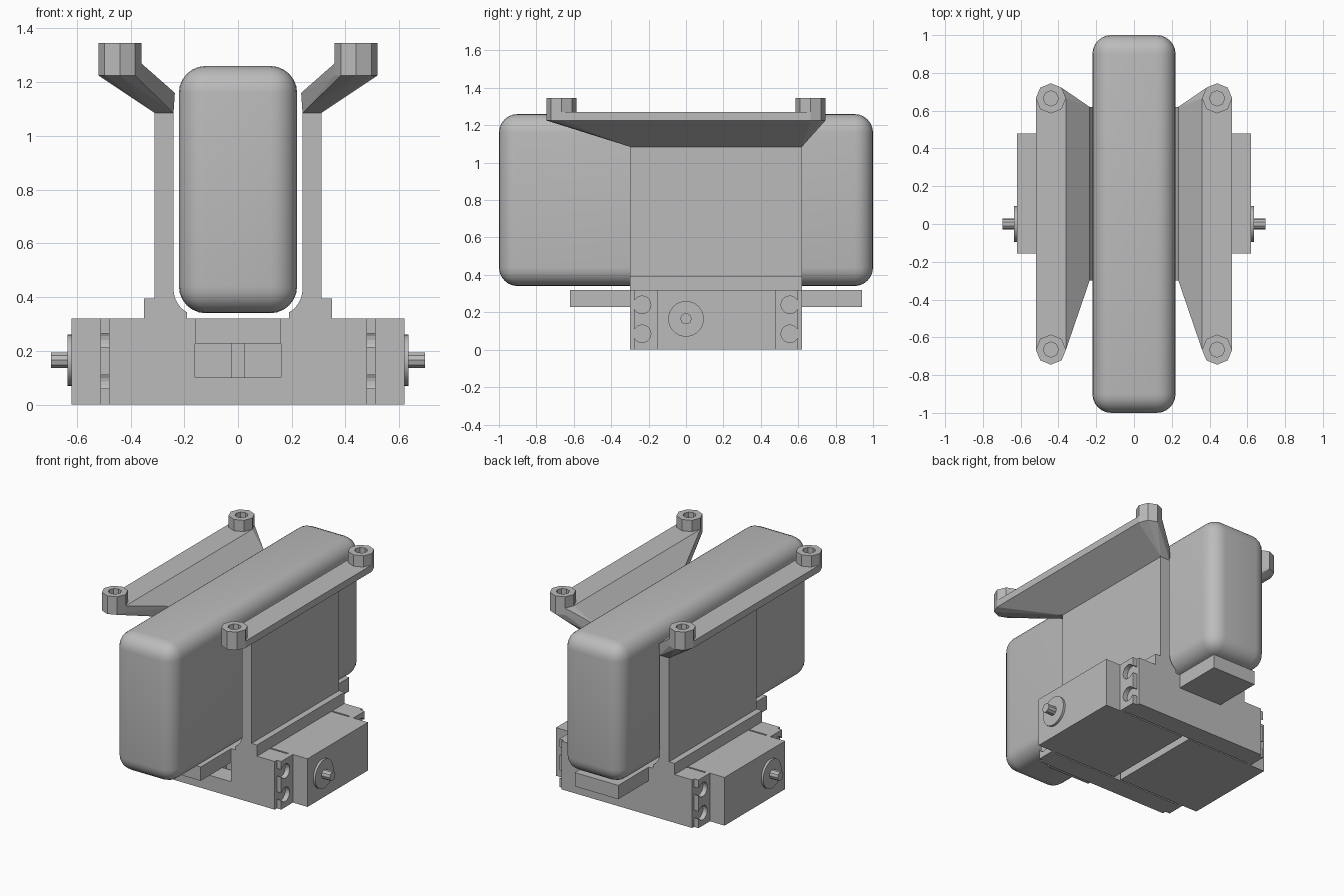
import bpy, bmesh
from math import radians, sin, cos, pi
from mathutils import Matrix, Vector

if "Cube" in bpy.data.objects:
    bpy.data.objects.remove(bpy.data.objects["Cube"], do_unlink=True)

grey = bpy.data.materials.new("plain grey")
grey.use_nodes = True
colour = (0.5, 0.5, 0.5, 1)
grey.diffuse_color = colour
grey.node_tree.nodes["Principled BSDF"].inputs["Base Color"].default_value = colour


def finish(name, bm):
    bmesh.ops.recalc_face_normals(bm, faces=bm.faces)
    mesh = bpy.data.meshes.new(name)
    bm.to_mesh(mesh)
    bm.free()
    mesh.materials.append(grey)
    ob = bpy.data.objects.new(name, mesh)
    bpy.context.collection.objects.link(ob)
    return ob


def box(name, x, y, z):
    bm = bmesh.new()
    bmesh.ops.create_cube(bm, size=1)
    for v in bm.verts:
        v.co = [lo + (c + 0.5) * (hi - lo) for c, (lo, hi) in zip(v.co, (x, y, z))]
    return finish(name, bm)


def rod(name, centre, radius, length, axis, sides):
    bm = bmesh.new()
    turn = Matrix.Rotation(radians(90), 4, "Y") if axis == "X" else Matrix()
    bmesh.ops.create_cone(bm, cap_ends=True, segments=sides, radius1=radius, radius2=radius,
                          depth=length, matrix=Matrix.Translation(centre) @ turn)
    return finish(name, bm)


def extrude_y(name, profile, y):
    bm = bmesh.new()
    face = bm.faces.new([bm.verts.new((px, y[0], pz)) for px, pz in profile])
    out = bmesh.ops.extrude_face_region(bm, geom=[face])
    moved = [v for v in out["geom"] if isinstance(v, bmesh.types.BMVert)]
    bmesh.ops.translate(bm, verts=moved, vec=(0, y[1] - y[0], 0))
    return finish(name, bm)


def cut(ob, cutters):
    for c in cutters:
        mod = ob.modifiers.new("cut", "BOOLEAN")
        mod.operation, mod.solver, mod.object = "DIFFERENCE", "EXACT", c
        c.hide_render = True
        c.hide_set(True)


def smooth(ob, angle=35):
    bpy.ops.object.select_all(action="DESELECT")
    ob.select_set(True)
    bpy.context.view_layer.objects.active = ob
    bpy.ops.object.shade_smooth_by_angle(angle=radians(angle))


FRONT, BACK = -0.30, 0.62            # frame ends
MOTOR_F, MOTOR_B = -0.155, 0.48      # motor ends
TOP = 0.32                           # motor and base height

# Rounded battery block
battery = box("battery", (-0.22, 0.22), (-1, 1), (0.34, 1.26))
bm = bmesh.new()
bm.from_mesh(battery.data)
bmesh.ops.bevel(bm, geom=bm.edges[:], offset=0.1, segments=6, profile=0.5, affect="EDGES")
bm.to_mesh(battery.data)
bm.free()
smooth(battery, 40)

# Base: end walls, front one with a window, and a roof between the motors
front_wall = box("front_wall", (-0.48, 0.48), (FRONT, MOTOR_F - 0.01), (0, TOP))
window = box("window_cutter", (-0.16, 0.16), (FRONT - 0.1, MOTOR_F + 0.1), (0.1, TOP + 0.1))
cut(front_wall, [window])
box("back_wall", (-0.48, 0.48), (MOTOR_B + 0.01, BACK), (0, TOP))
box("roof", (-0.19, 0.19), (MOTOR_F - 0.01, MOTOR_B + 0.01), (0.23, TOP - 0.002))

# Flat bar running under the battery
box("support_bar", (-0.16, 0.16), (-0.62, 0.94), (0.228, TOP))

for side, s in (("left", 1), ("right", -1)):
    # Motor body with its output disc and shaft
    box(f"{side}_motor", sorted((s * 0.025, s * 0.62)), (MOTOR_F, MOTOR_B), (0, TOP))
    disc = rod(f"{side}_motor_disc", (s * 0.625, 0, 0.165), 0.095, 0.02, "X", 32)
    smooth(disc)
    rod(f"{side}_motor_shaft", (s * 0.655, 0, 0.165), 0.03, 0.08, "X", 10)

    # Mounting ears with open-ended screw slots
    for end, inner, outer, hole_y in (("front", MOTOR_F, -0.277, -0.235),
                                      ("back", MOTOR_B, 0.60, 0.555)):
        ear = box(f"{side}_{end}_ear", sorted((s * 0.48, s * 0.512)),
                  sorted((inner, outer)), (0, TOP))
        cutters = []
        for z in (0.085, 0.24):
            cutters.append(rod("ear_hole_cutter", (s * 0.496, hole_y, z), 0.047, 0.1, "X", 20))
            reach = outer + (0.05 if outer > 0 else -0.05)
            cutters.append(box("ear_slot_cutter", sorted((s * 0.44, s * 0.55)),
                               sorted((hole_y, reach)), (z - 0.025, z + 0.025)))
        cut(ear, cutters)

    # Side wall with a stepped foot and a curved inner cradle
    profile = [(0.31, 1.085), (0.31, 0.395), (0.35, 0.395), (0.35, TOP - 0.001), (0.19, TOP - 0.001)]
    profile += [(0.14 + 0.1 * sin(a), 0.43 - 0.1 * cos(a))
                for a in (pi / 6 + i * pi / 18 for i in range(7))]
    profile.append((0.24, 1.085))
    extrude_y(f"{side}_wall", [(s * x, z) for x, z in profile], (FRONT, BACK))

    # Flared wing, hulled from the wall top to two octagonal pads
    bm = bmesh.new()
    for y in (FRONT, BACK):
        for x, z in ((0.24, 1.085), (0.31, 1.085), (0.235, 1.16)):
            bm.verts.new((s * x, y, z))
    for y in (-0.665, 0.665):
        for i in range(8):
            for z in (1.225, 1.27):
                a = i * pi / 4
                bm.verts.new((s * 0.44 + 0.08 * cos(a), y + 0.08 * sin(a), z))
    hull = bmesh.ops.convex_hull(bm, input=bm.verts[:])
    loose = {g for g in hull["geom_interior"] + hull["geom_unused"]
             if isinstance(g, bmesh.types.BMVert)}
    bmesh.ops.delete(bm, geom=list(loose), context="VERTS")
    bmesh.ops.dissolve_limit(bm, angle_limit=radians(1), verts=bm.verts[:], edges=bm.edges[:])
    finish(f"{side}_wing", bm)

    # Hollow octagonal screw posts on the wing
    for end, y in (("front", -0.665), ("back", 0.665)):
        post = rod(f"{side}_{end}_post", (s * 0.44, y, 1.285), 0.08, 0.12, "Z", 8)
        hole = rod("post_hole_cutter", (s * 0.44, y, 1.35), 0.04, 0.15, "Z", 8)
        cut(post, [hole])
